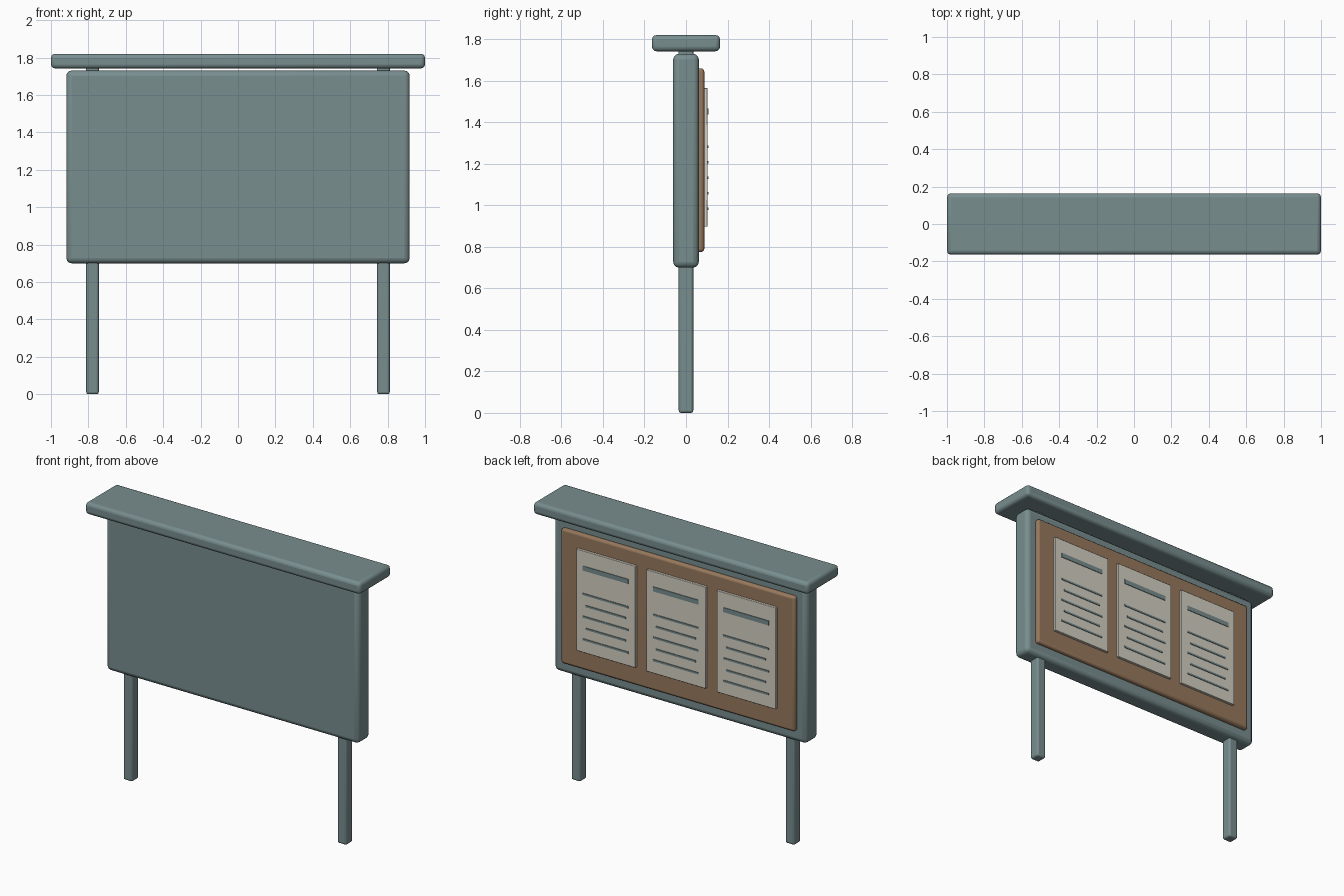
import bpy
import bmesh
import math

if "Cube" in bpy.data.objects:
    bpy.data.objects.remove(bpy.data.objects["Cube"])


def material(name, rgb):
    m = bpy.data.materials.new(name)
    m.diffuse_color = (*rgb, 1.0)
    m.use_nodes = True
    m.node_tree.nodes["Principled BSDF"].inputs["Base Color"].default_value = m.diffuse_color
    return m


STEEL = material("painted_steel", (0.19, 0.27, 0.275))
CORK = material("cork", (0.31, 0.19, 0.11))
PAPER = material("paper", (0.66, 0.63, 0.54))


def box(name, x, y, z, mat, bevel=0.0, segments=3):
    """Box from (min, max) ranges on each axis, with rounded edges."""
    bm = bmesh.new()
    bmesh.ops.create_cube(bm, size=1.0)
    for v in bm.verts:
        v.co = [r[0] + (c + 0.5) * (r[1] - r[0]) for c, r in zip(v.co, (x, y, z))]
    mesh = bpy.data.meshes.new(name)
    bm.to_mesh(mesh)
    bm.free()
    mesh.materials.append(mat)
    obj = bpy.data.objects.new(name, mesh)
    bpy.context.collection.objects.link(obj)
    if bevel:
        mod = obj.modifiers.new("rounded_edges", 'BEVEL')
        mod.width = bevel
        mod.segments = segments
        bpy.ops.object.select_all(action='DESELECT')
        obj.select_set(True)
        bpy.context.view_layer.objects.active = obj
        bpy.ops.object.shade_smooth_by_angle(angle=math.radians(35))
    return obj


def span(center, width):
    return (center - width / 2, center + width / 2)


# Roof cap and backing panel
box("roof_cap", (-1, 1), (-0.164, 0.164), (1.742, 1.82), STEEL, 0.022)
box("back_panel", (-0.918, 0.918), (-0.062, 0.062), (0.70, 1.73), STEEL, 0.028)

# Two posts running from the ground up to the roof
for side, x in (("left", -0.778), ("right", 0.778)):
    box(side + "_post", span(x, 0.067), (-0.035, 0.035), (0, 1.76), STEEL, 0.012)

# Cork board set on the back face
box("cork_board", (-0.85, 0.85), (0.04, 0.088), (0.775, 1.66), CORK, 0.015)

# Three notices, each with a heading bar and five text rules
for i in range(3):
    cx = (i - 1) * 0.51
    n = i + 1
    box(f"notice_sheet_{n}", span(cx, 0.43), (0.085, 0.104), (0.897, 1.565), PAPER, 0.003, 2)
    box(f"notice_heading_{n}", span(cx, 0.33), (0.099, 0.108), span(1.452, 0.03), STEEL)
    for k in range(5):
        width = 0.33 if k % 2 == 0 else 0.29
        box(f"notice_rule_{n}_{k + 1}", span(cx, width), (0.099, 0.108),
            span(1.282 - k * 0.0745, 0.012), STEEL)
